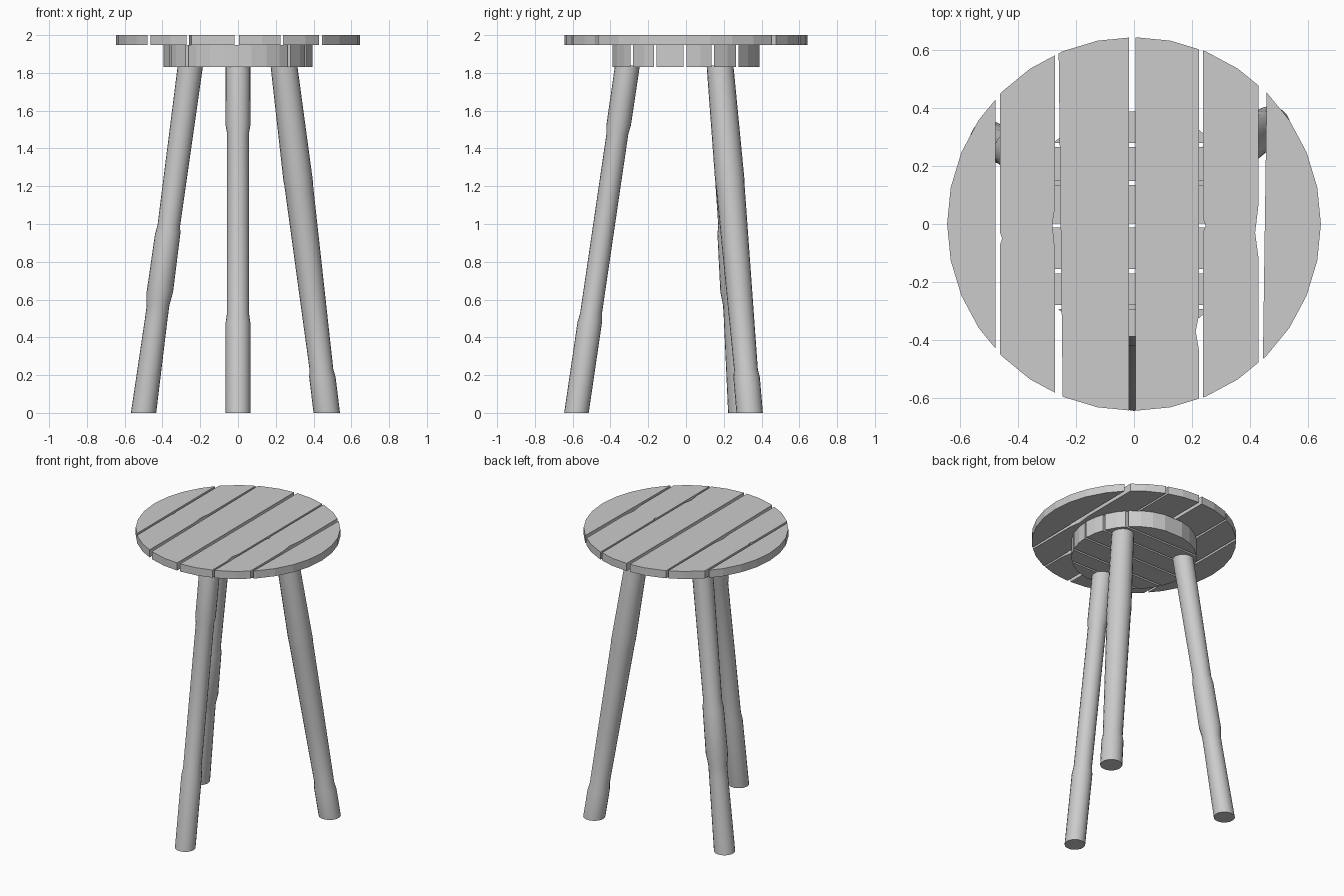
import bpy, bmesh, math
from mathutils import Vector

cube = bpy.data.objects.get("Cube")
if cube:
    bpy.data.objects.remove(cube, do_unlink=True)

grey = bpy.data.materials.new("plain_grey")
grey.use_nodes = True
colour = (0.6, 0.6, 0.6, 1)
grey.diffuse_color = colour
grey.node_tree.nodes["Principled BSDF"].inputs["Base Color"].default_value = colour

SIDES = 32


def finish(bm, name):
    bmesh.ops.recalc_face_normals(bm, faces=bm.faces)
    mesh = bpy.data.meshes.new(name)
    bm.to_mesh(mesh)
    bm.free()
    mesh.materials.append(grey)
    obj = bpy.data.objects.new(name, mesh)
    bpy.context.collection.objects.link(obj)
    return obj


def rim(u, radius):
    """Half chord of the many-sided disc at offset u."""
    step = math.tau / SIDES
    a = math.acos(max(-1, min(1, u / radius)))
    k = math.floor(a / step)
    p, q = [(radius * math.cos(t * step), radius * math.sin(t * step)) for t in (k, k + 1)]
    if abs(u) >= radius:
        return 0
    # the chord lies just inside the arc, so step to the neighbour if needed
    if u > p[0] or u < q[0]:
        return math.sqrt(radius ** 2 - u ** 2)
    return p[1] + (q[1] - p[1]) * (u - p[0]) / (q[0] - p[0])


def board(name, low, high, radius, z0, z1, along_x=False, chips_low=(), chips_high=()):
    """Board cut from a disc; low and high are its edge offsets at both ends."""
    corners = [radius * math.cos(k * math.tau / SIDES) for k in range(SIDES // 2 + 1)]
    a, b = low
    c, d = high
    # far rim left to right, down the high edge, near rim back, up the low edge
    far = [a] + sorted(u for u in corners if a + .005 < u < c - .005) + [c]
    near = [d] + sorted((u for u in corners if b + .005 < u < d - .005), reverse=True) + [b]
    outline = [(u, rim(u, radius)) for u in far] + list(chips_high)
    outline += [(u, -rim(u, radius)) for u in near] + list(chips_low)
    clean = []
    for p in outline:
        if not clean or (Vector(p) - Vector(clean[-1])).length > 1e-4:
            clean.append(p)
    if (Vector(clean[0]) - Vector(clean[-1])).length < 1e-4:
        clean.pop()
    bm = bmesh.new()
    verts = [bm.verts.new((v, u, z0) if along_x else (u, v, z0)) for u, v in clean]
    base = bm.faces.new(verts)
    top = bmesh.ops.extrude_face_region(bm, geom=[base])
    moved = [g for g in top["geom"] if isinstance(g, bmesh.types.BMVert)]
    bmesh.ops.translate(bm, verts=moved, vec=(0, 0, z1 - z0))
    return finish(bm, name)


# Seat planks, with small chips along the edges
R = 0.645
planks = [
    ((-R, -R), (-.478, -.478), (), ()),
    ((-.462, -.462), (-.272, -.272), [(-.462, -.07), (-.455, -.05), (-.462, -.03)],
     [(-.272, .06), (-.282, 0), (-.272, -.1)]),
    ((-.26, -.246), (-.018, -.018), (), ()),
    ((.006, .006), (.225, .225), (), [(.225, -.31), (.213, -.37), (.225, -.44)]),
    ((.238, .238), (.43, .43), [(.238, -.03), (.247, -.005), (.238, .02)],
     [(.43, .07), (.418, -.03), (.43, -.12)]),
    ((.458, .445), (R, R), (), ()),
]
for i, (low, high, chips_low, chips_high) in enumerate(planks, 1):
    board(f"seat_plank_{i}", low, high, R, 1.947, 2, False, chips_low, chips_high)

# Support slats crossing beneath the seat
gaps = [-.395, -.287, -.163, -.005, .142, .272, .395]
for i in range(6):
    lo, hi = gaps[i] + .007, gaps[i + 1] - .007
    board(f"support_slat_{i + 1}", (lo, lo), (hi, hi), .395, 1.832, 1.947, True)


def leg(name, foot, head, rings):
    """Round splayed leg from (height, radius) rings, cut level at the floor."""
    foot, head = Vector(foot), Vector(head)
    bm = bmesh.new()
    loops = []
    for z, r in rings:
        c = foot.lerp(head, z / head.z)
        loops.append([bm.verts.new((c.x + r * math.cos(t), c.y + r * math.sin(t), z))
                      for t in (math.tau * k / 20 for k in range(20))])
    for lower, upper in zip(loops, loops[1:]):
        for k in range(20):
            n = (k + 1) % 20
            bm.faces.new((lower[k], lower[n], upper[n], upper[k]))
    bm.faces.new(loops[0])
    bm.faces.new(loops[-1])
    obj = finish(bm, name)
    bpy.ops.object.select_all(action='DESELECT')
    obj.select_set(True)
    bpy.context.view_layer.objects.active = obj
    bpy.ops.object.shade_smooth_by_angle(angle=math.radians(40))


# Legs with worn bands
leg("front_leg", (0, -.58, 0), (0, -.31, 1.84),
    [(0, .065), (.48, .065), (.53, .058), (1.48, .058), (1.52, .065), (1.84, .066)])
leg("left_leg", (.47, .337, 0), (.243, .18, 1.84),
    [(0, .07), (.19, .07), (.23, .063), (.6, .068), (1.2, .076), (1.23, .078), (1.84, .071)])
leg("right_leg", (-.5, .29, 0), (-.252, .18, 1.84),
    [(0, .067), (.5, .06), (.57, .06), (.64, .07), (.95, .067), (.99, .06), (1.84, .067)])
